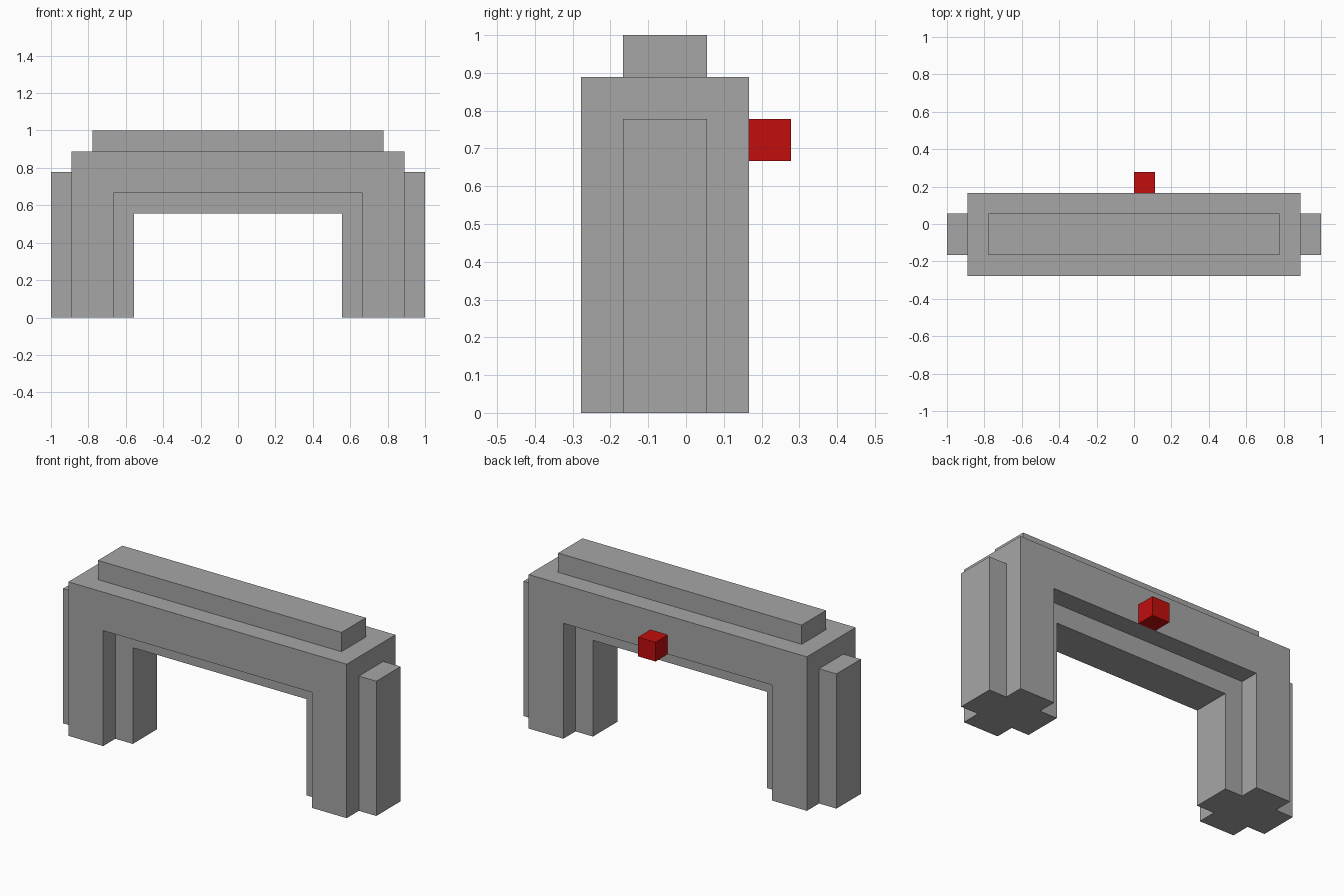
import bpy
import bmesh

if "Cube" in bpy.data.objects:
    bpy.data.objects.remove(bpy.data.objects["Cube"], do_unlink=True)

U = 1 / 9  # module size of the stepped blocks


def material(name, rgb):
    mat = bpy.data.materials.new(name)
    mat.use_nodes = True
    colour = (*rgb, 1)
    mat.diffuse_color = colour
    mat.node_tree.nodes["Principled BSDF"].inputs["Base Color"].default_value = colour
    return mat


stone = material("stone grey", (0.38, 0.38, 0.38))
red = material("red", (0.54, 0.004, 0.004))


def extrude_profile(name, points, y0, y1, mat):
    """Extrude an x-z outline, in modules, from y0 to y1."""
    bm = bmesh.new()
    face = bm.faces.new([bm.verts.new((x * U, y0 * U, z * U)) for x, z in points])
    out = bmesh.ops.extrude_face_region(bm, geom=[face])
    verts = [v for v in out["geom"] if isinstance(v, bmesh.types.BMVert)]
    bmesh.ops.translate(bm, verts=verts, vec=(0, (y1 - y0) * U, 0))
    bmesh.ops.recalc_face_normals(bm, faces=bm.faces)
    mesh = bpy.data.meshes.new(name)
    bm.to_mesh(mesh)
    bm.free()
    mesh.materials.append(mat)
    obj = bpy.data.objects.new(name, mesh)
    bpy.context.collection.objects.link(obj)
    return obj


def box(name, x0, x1, y0, y1, z0, z1, mat):
    return extrude_profile(name, [(x0, z0), (x1, z0), (x1, z1), (x0, z1)], y0, y1, mat)


def arch(name, outer, inner, top, under, y0, y1):
    points = [(-outer, 0), (-outer, top), (outer, top), (outer, 0),
              (inner, 0), (inner, under), (-inner, under), (-inner, 0)]
    return extrude_profile(name, points, y0, y1, stone)


# Wide main arch and the narrower lining inside its opening
arch("main_arch", 8, 6, 8, 6, -2.5, 1.5)
arch("inner_lining", 6, 5, 6, 5, -1.5, 0.5)

# Raised ridge along the top
box("top_ridge", -7, 7, -1.5, 0.5, 8, 9, stone)

# Pilaster on each outer side
for side, x0 in (("left", 8), ("right", -9)):
    box(side + "_pilaster", x0, x0 + 1, -1.5, 0.5, 0, 7, stone)

# Red block on the back
box("back_block", 0, 1, 1.5, 2.5, 6, 7, red)
